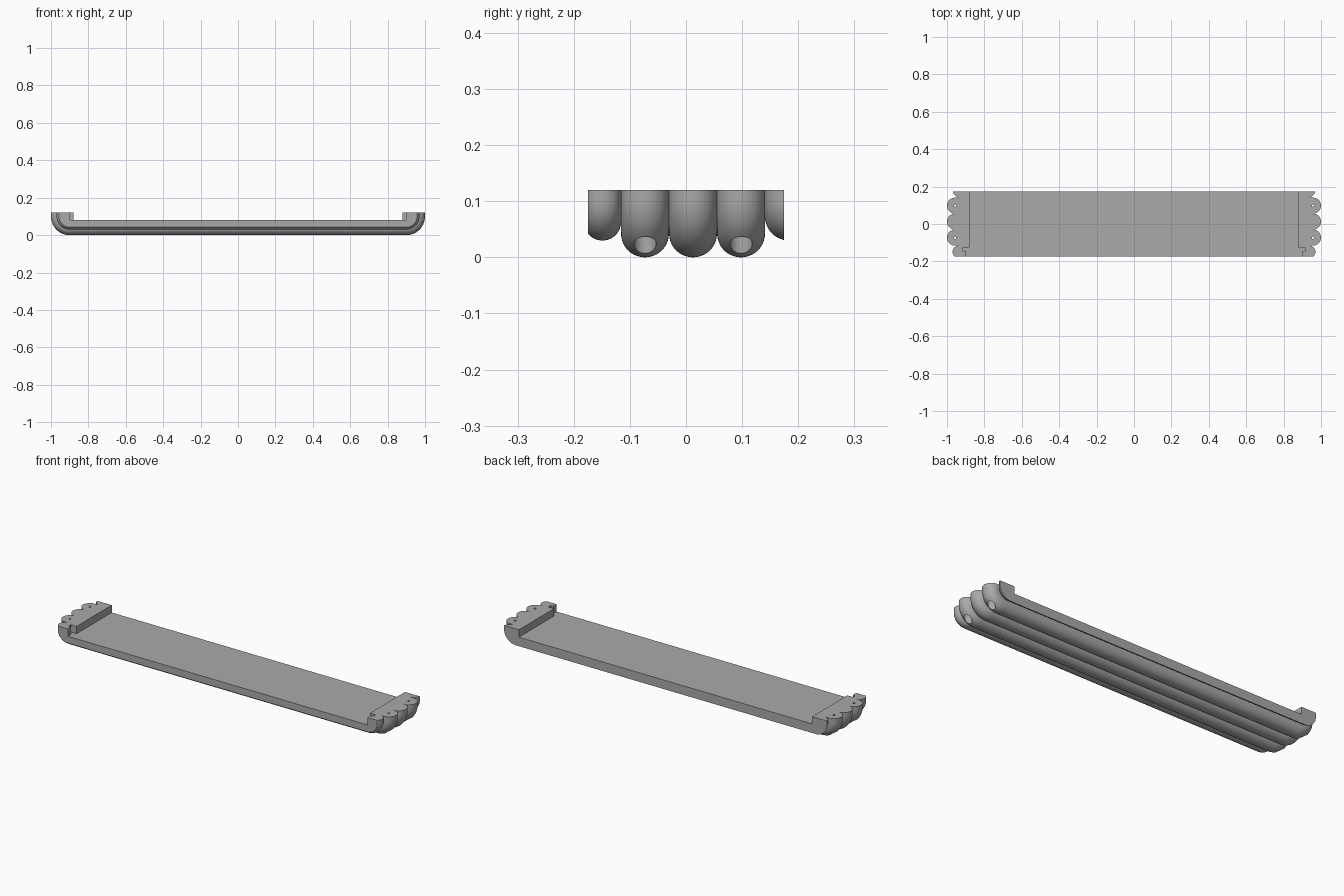
import bpy, bmesh
from math import sin, cos, pi, radians, acos

if "Cube" in bpy.data.objects:
    bpy.data.objects.remove(bpy.data.objects["Cube"], do_unlink=True)

TOP, FLOOR, CORNER = 0.12, 0.08, 0.10
FRONT, BACK = -0.175, 0.175

grey = bpy.data.materials.new("plain grey")
grey.use_nodes = True
grey.diffuse_color = (0.4, 0.4, 0.4, 1)
grey.node_tree.nodes["Principled BSDF"].inputs["Base Color"].default_value = (0.4, 0.4, 0.4, 1)


def add_object(name, bm):
    bmesh.ops.recalc_face_normals(bm, faces=bm.faces)
    mesh = bpy.data.meshes.new(name)
    bm.to_mesh(mesh)
    bm.free()
    obj = bpy.data.objects.new(name, mesh)
    bpy.context.collection.objects.link(obj)
    return obj


def lobe(centre, radius, inset, y0, y1, steps=18):
    """Points (y, distance in from the outermost skin) along one rounded rib."""
    a0 = acos(max(-1, min(1, (y0 - centre) / radius)))
    a1 = acos(max(-1, min(1, (y1 - centre) / radius)))
    angles = [a0 + (a1 - a0) * i / steps for i in range(steps + 1)]
    return [(centre + radius * cos(a), inset + radius * (1 - sin(a))) for a in angles]


# Scalloped section: front rib, three full ribs, partial back rib
R, MID = 0.0428, 0.0125
edge0, edge1 = MID - 3 * R, MID + 3 * R
section = lobe(-0.149, 0.0333, 0.03, FRONT, edge0)
for k in (-1, 0, 1):
    c = MID + 2 * R * k
    rib = lobe(c, R, 0, c - R, c + R)
    section += rib if k == -1 else rib[1:]
section += lobe(0.1836, R, 0.03, edge1, BACK)


def rail(inset, steps=14):
    """Path down one end, round the corner, along the base and up again."""
    r, cx = CORNER - inset, 1 - CORNER
    half = [(1 - inset, TOP)]
    for i in range(steps + 1):
        a = pi / 2 * i / steps
        half.append((cx + r * cos(a), CORNER - r * sin(a)))
    return half + [(-x, z) for x, z in reversed(half)]


# Ribbed tray body
bm = bmesh.new()
rows = [[bm.verts.new((x, y, z)) for x, z in rail(d)] for y, d in section]
for a, b in zip(rows, rows[1:]):
    for i in range(len(a) - 1):
        bm.faces.new((a[i], a[i + 1], b[i + 1], b[i]))
bm.faces.new(rows[0])
bm.faces.new(rows[-1])
bm.faces.new([r[0] for r in rows] + [r[-1] for r in reversed(rows)])
tray = add_object("ribbed_tray", bm)
tray.data.materials.append(grey)

cutters = []

# Recess between the end blocks, with a hooked slot at each front corner
side = [(0.88, 0.3), (0.88, -0.126), (0.914, -0.126),
        (0.914, -0.147), (0.899, -0.147), (0.899, -0.3)]
outline = side + [(-x, y) for x, y in reversed(side)]
bm = bmesh.new()
low = [bm.verts.new((x, y, FLOOR)) for x, y in outline]
high = [bm.verts.new((x, y, 0.3)) for x, y in outline]
bm.faces.new(low)
bm.faces.new(high)
for i in range(len(low)):
    j = (i + 1) % len(low)
    bm.faces.new((low[i], low[j], high[j], high[i]))
cutters.append(add_object("recess_cutter", bm))


# Screw holes with wide bores from below
def hole(x, y, radius, z0, z1):
    bm = bmesh.new()
    bmesh.ops.create_cone(bm, cap_ends=True, segments=32, radius1=radius,
                          radius2=radius, depth=z1 - z0)
    bmesh.ops.translate(bm, verts=bm.verts, vec=(x, y, (z0 + z1) / 2))
    cutters.append(add_object("hole_cutter", bm))


for sx in (-1, 1):
    for k in (-1, 1):
        y = MID + 2 * R * k
        hole(sx * 0.957, y, 0.02, -0.1, 0.085)
        hole(sx * 0.957, y, 0.006, -0.1, 0.2)

# Cut the openings and bake the result
for cutter in cutters:
    cutter.hide_render = True
    mod = tray.modifiers.new("cut", "BOOLEAN")
    mod.operation, mod.solver, mod.object = "DIFFERENCE", "EXACT", cutter
bpy.context.view_layer.update()
graph = bpy.context.evaluated_depsgraph_get()
baked = bpy.data.meshes.new_from_object(tray.evaluated_get(graph))
tray.modifiers.clear()
tray.data = baked
baked.materials.clear()
baked.materials.append(grey)
for p in baked.polygons:
    p.material_index = 0
for cutter in cutters:
    bpy.data.objects.remove(cutter, do_unlink=True)

bpy.ops.object.select_all(action="DESELECT")
tray.select_set(True)
bpy.context.view_layer.objects.active = tray
bpy.ops.object.shade_smooth_by_angle(angle=radians(30))
